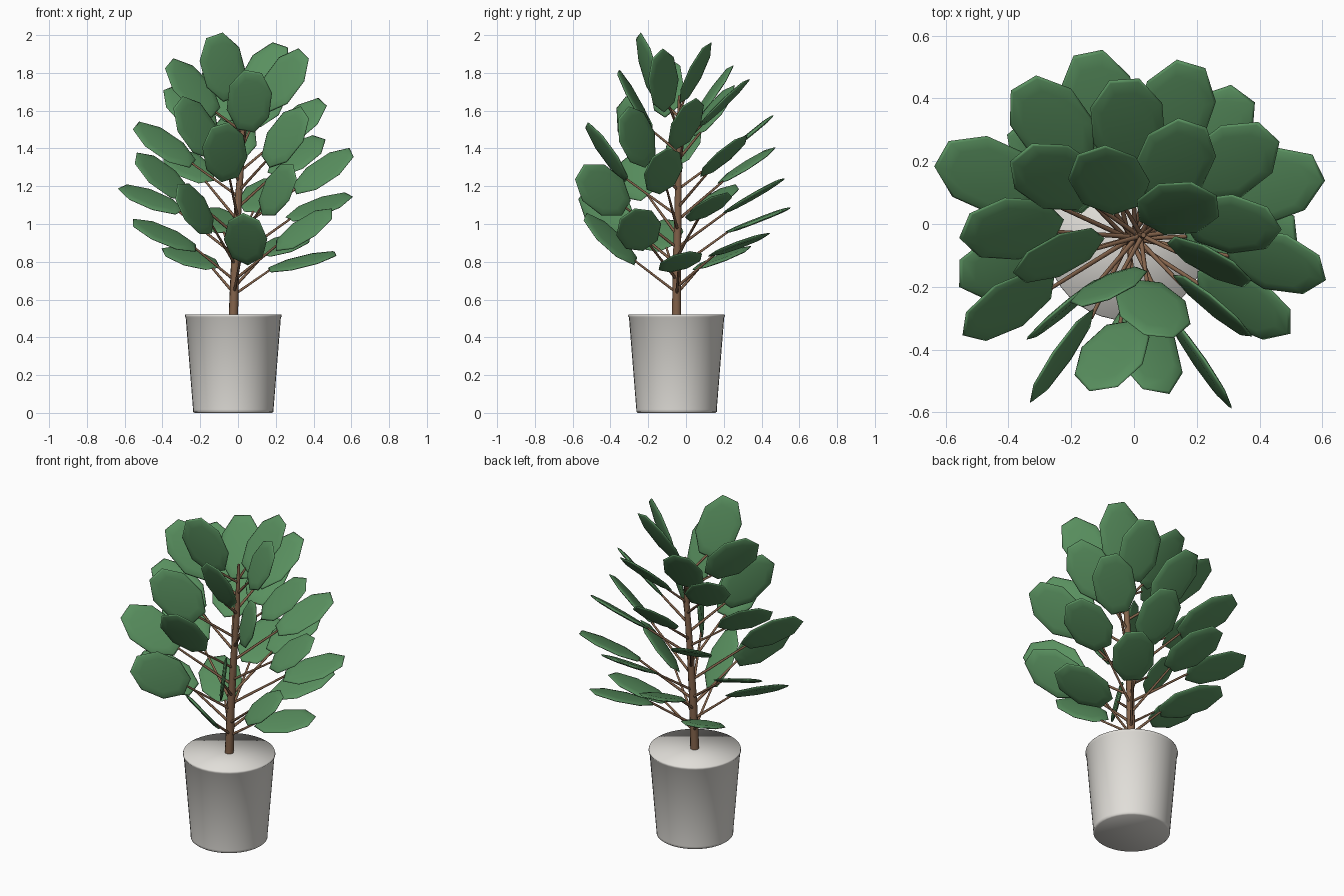
import bpy
import bmesh
from math import cos, sin, pi, radians, hypot
from mathutils import Vector

if "Cube" in bpy.data.objects:
    bpy.data.objects.remove(bpy.data.objects["Cube"], do_unlink=True)


def material(name, rgb):
    mat = bpy.data.materials.new(name)
    mat.use_nodes = True
    mat.diffuse_color = (*rgb, 1)
    mat.node_tree.nodes["Principled BSDF"].inputs["Base Color"].default_value = (*rgb, 1)
    return mat


LEAF = material("leaf green", (0.10, 0.28, 0.115))
BARK = material("bark brown", (0.23, 0.125, 0.07))
CERAMIC = material("pot white", (0.75, 0.73, 0.69))


def add_object(name, data, mat):
    if not data.materials:
        data.materials.append(mat)
    obj = bpy.data.objects.new(name, data)
    bpy.context.collection.objects.link(obj)
    return obj


def stacked_rings(name, rings, sides, stretch=1.0, turn=0.0):
    """Smooth closed solid from (radius, height) rings, long along y."""
    bm = bmesh.new()
    loops = []
    for radius, height in rings:
        angles = [2 * pi * (i + turn) / sides for i in range(sides)]
        loops.append([bm.verts.new((radius * cos(a), radius * stretch * sin(a), height))
                      for a in angles])
    for low, high in zip(loops, loops[1:]):
        for i in range(sides):
            j = (i + 1) % sides
            bm.faces.new((low[i], low[j], high[j], high[i]))
    bm.faces.new(loops[0][::-1])
    bm.faces.new(loops[-1])
    for face in bm.faces:
        face.smooth = True
    mesh = bpy.data.meshes.new(name)
    bm.to_mesh(mesh)
    bm.free()
    return mesh


def stem(name, points, radii, resolution):
    """Round tapered rod through the points."""
    curve = bpy.data.curves.new(name, "CURVE")
    curve.dimensions = "3D"
    curve.bevel_depth = 1.0
    curve.bevel_resolution = resolution
    curve.use_fill_caps = True
    spline = curve.splines.new("POLY")
    spline.points.add(len(points) - 1)
    for point, co, radius in zip(spline.points, points, radii):
        point.co = (*co, 1)
        point.radius = radius
    spline.use_smooth = True
    return add_object(name, curve, BARK)


# Pot: tapered, softened at rim and foot, closed at the top
pot_rings = [(0.205, 0), (0.213, 0.006), (0.213, 0.018), (0.252, 0.505),
             (0.257, 0.512), (0.254, 0.522)]
pot = add_object("pot", stacked_rings("pot", pot_rings, 40), CERAMIC)
pot.location = (-0.025, -0.05, 0)

# Trunk: gently leaning and tapering
TRUNK = [Vector(p) for p in [(-0.025, -0.05, 0.5), (-0.015, -0.048, 0.8), (0, -0.042, 1.1),
                             (0.022, -0.038, 1.4), (0.03, -0.035, 1.68)]]
stem("trunk", TRUNK, [0.025, 0.022, 0.019, 0.016, 0.008], 3)


def trunk_at(z):
    z = max(TRUNK[0].z, min(TRUNK[-1].z, z))
    for a, b in zip(TRUNK, TRUNK[1:]):
        if z <= b.z:
            return a.lerp(b, (z - a.z) / (b.z - a.z))


# Leaf centres (x, y, z) and upward pitch in degrees, lowest to highest
LEAVES = [
    (.34, -.03, .80, 14), (-.25, .19, .82, 18), (.24, .28, .89, 18),
    (.04, -.40, .92, 41), (-.39, -.13, .94, 22), (.35, -.25, .97, 28),
    (-.11, .38, 1.02, 21), (-.23, -.42, 1.08, 30), (.43, .12, 1.09, 21),
    (-.46, .155, 1.13, 22), (.13, .36, 1.15, 29), (.21, -.44, 1.18, 32),
    (-.40, -.26, 1.25, 33), (.45, -.12, 1.28, 33), (-.26, .32, 1.31, 29),
    (.31, .20, 1.36, 33), (-.07, -.42, 1.38, 53), (-.39, -.015, 1.42, 34),
    (-.02, .32, 1.46, 39), (.25, -.26, 1.46, 46), (-.22, -.27, 1.51, 48),
    (.31, 0, 1.53, 40), (-.25, .15, 1.60, 42), (.13, .20, 1.64, 42),
    (.06, -.27, 1.65, 60), (-.08, .14, 1.69, 52), (-.24, -.10, 1.72, 46),
    (.24, -.12, 1.76, 52), (.14, .05, 1.80, 55), (-.08, -.20, 1.83, 68),
]
LENGTH = 0.365
leaf_rings = [(0.088, -0.010), (0.117, -0.005), (0.124, 0), (0.117, 0.005), (0.088, 0.010)]
leaf_mesh = stacked_rings("leaf", leaf_rings, 8, LENGTH / 0.23, 0.5)

for number, (x, y, z, pitch) in enumerate(LEAVES, 1):
    centre = Vector((x, y, z))
    out = centre - trunk_at(z - 0.25)
    # Front leaves splay sideways
    flat = Vector((out.x, out.y * (0.75 if out.y < 0 else 1), 0)).normalized()
    axis = flat * cos(radians(pitch)) + Vector((0, 0, sin(radians(pitch))))
    leaf = add_object(f"leaf_{number}", leaf_mesh, LEAF)
    leaf.location = centre
    leaf.rotation_mode = "QUATERNION"
    leaf.rotation_quaternion = Vector((0, 1, 0)).rotation_difference(axis)
    # Leaf stalk from the trunk to the leaf base
    base = centre - axis * LENGTH * 0.48
    reach = hypot(base.x, base.y + 0.04)
    node = trunk_at(base.z - 0.03 - 0.6 * reach)
    stem(f"leaf_stalk_{number}", [node, base], [0.008, 0.006], 1)
